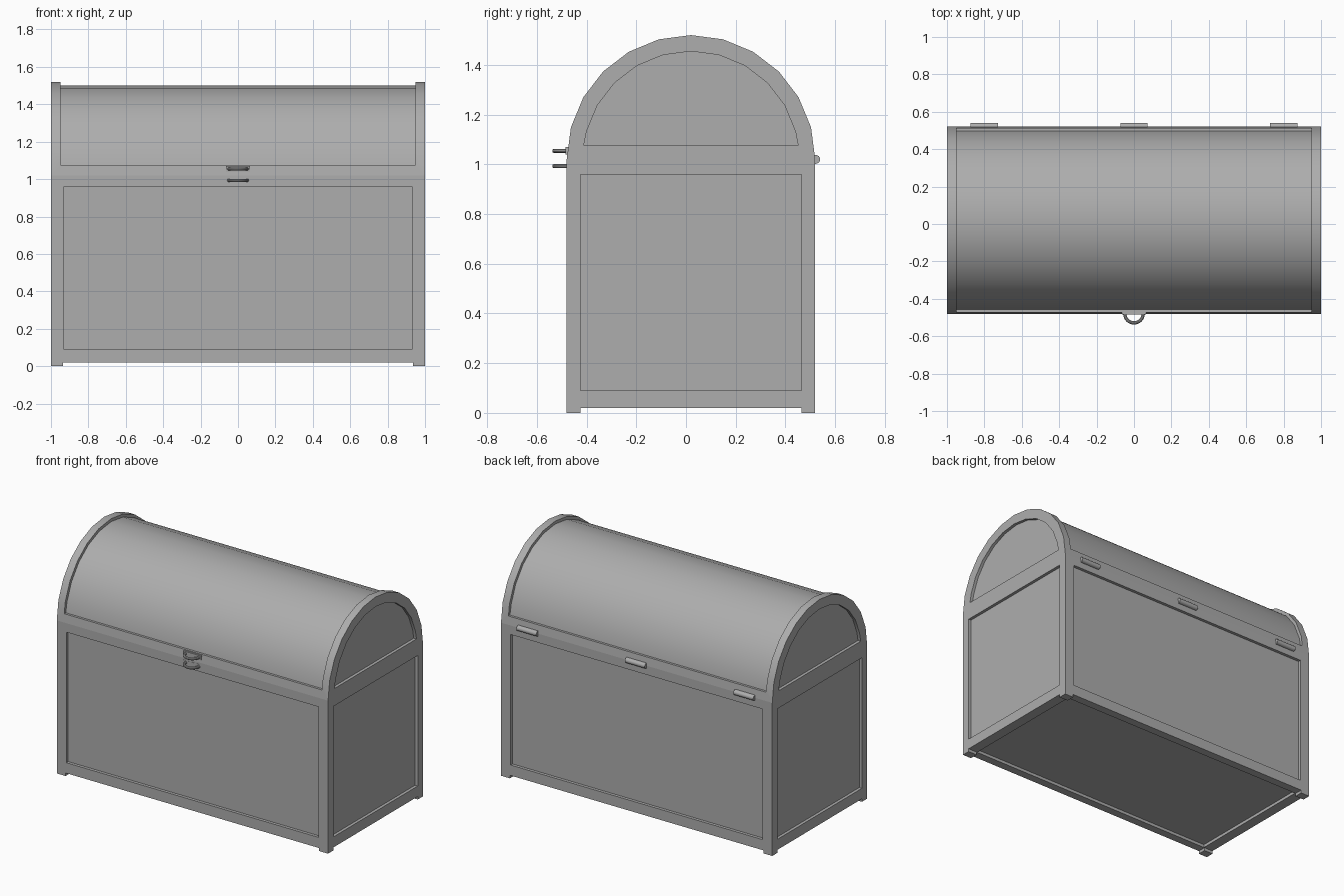
import bpy
import bmesh
from math import sin, cos, pi, radians, asin

if "Cube" in bpy.data.objects:
    bpy.data.objects.remove(bpy.data.objects["Cube"])

grey = bpy.data.materials.new("plain grey")
grey.use_nodes = True
grey.diffuse_color = (0.42, 0.42, 0.42, 1)
grey.node_tree.nodes["Principled BSDF"].inputs["Base Color"].default_value = (0.42, 0.42, 0.42, 1)

MID = 0.02       # y of the chest centre line
SEAM = 1.02      # height where the lid meets the body
RAIL = 1.075     # top of the lid's lower rail
DEPTH = 0.02     # panel recess
STEPS = 12


def finish(name, bm):
    bmesh.ops.recalc_face_normals(bm, faces=bm.faces)
    mesh = bpy.data.meshes.new(name)
    bm.to_mesh(mesh)
    bm.free()
    mesh.materials.append(grey)
    obj = bpy.data.objects.new(name, mesh)
    bpy.context.collection.objects.link(obj)
    return obj


def box(name, x0, x1, y0, y1, z0, z1):
    bm = bmesh.new()
    bmesh.ops.create_cube(bm, size=1)
    for v in bm.verts:
        v.co = (x1 if v.co.x > 0 else x0, y1 if v.co.y > 0 else y0, z1 if v.co.z > 0 else z0)
    return finish(name, bm)


def prism(name, profile, x0, x1):
    """Extrude a (y, z) outline along x."""
    bm = bmesh.new()
    face = bm.faces.new([bm.verts.new((x0, y, z)) for y, z in profile])
    grown = bmesh.ops.extrude_face_region(bm, geom=[face])["geom"]
    bmesh.ops.translate(bm, verts=[g for g in grown if isinstance(g, bmesh.types.BMVert)],
                        vec=(x1 - x0, 0, 0))
    return finish(name, bm)


def arc(radius, floor=SEAM):
    """Arch outline, from back to front, clipped flat at the floor height."""
    pts = [(MID + radius * cos(pi * i / STEPS), SEAM + radius * sin(pi * i / STEPS))
           for i in range(STEPS + 1)]
    if floor > SEAM:
        half = radius * cos(asin((floor - SEAM) / radius))
        pts = [(MID + half, floor)] + pts[1:-1] + [(MID - half, floor)]
    return pts


def smooth(obj):
    bpy.ops.object.select_all(action='DESELECT')
    obj.select_set(True)
    bpy.context.view_layer.objects.active = obj
    bpy.ops.object.shade_smooth_by_angle(angle=radians(30))


def carve(obj, cutters):
    bpy.ops.object.select_all(action='DESELECT')
    bpy.context.view_layer.objects.active = obj
    obj.select_set(True)
    for cutter in cutters:
        mod = obj.modifiers.new("recess", 'BOOLEAN')
        mod.operation = 'DIFFERENCE'
        mod.solver = 'EXACT'
        mod.object = cutter
        bpy.ops.object.modifier_apply(modifier=mod.name)
        bpy.data.objects.remove(cutter)


# Body with a recessed panel on each side and underneath
body = box("chest_body", -1, 1, MID - 0.5, MID + 0.5, 0.02, SEAM)
cuts = [box("bottom_cutter", -0.93, 0.93, MID - 0.445, MID + 0.445, -0.1, 0.02 + DEPTH)]
for s in (-1, 1):
    near, far = sorted((s * (0.5 - DEPTH), s * 0.7))
    cuts.append(box("wide_cutter", -0.93, 0.93, MID + near, MID + far, 0.09, 0.96))
    near, far = sorted((s * (1 - DEPTH), s * 1.2))
    cuts.append(box("end_cutter", near, far, MID - 0.445, MID + 0.445, 0.09, 0.96))
carve(body, cuts)

# Corner feet
for sx, side in ((-1, "right"), (1, "left")):
    for sy, end in ((-1, "front"), (1, "back")):
        x0, x1 = sorted((sx, sx * 0.935))
        y0, y1 = sorted((sy * 0.5, sy * 0.445))
        box(f"{end}_{side}_foot", x0, x1, MID + y0, MID + y1, 0, 0.02)

# Barrel lid with a sunken curved top and arched end panels
lid = prism("barrel_lid", arc(0.5), -1, 1)
shell = arc(0.7, RAIL) + arc(0.5 - DEPTH, RAIL)[::-1]
cuts = [prism("barrel_cutter", shell, -0.95, 0.95)]
for s in (-1, 1):
    near, far = sorted((s * (1 - DEPTH), s * 1.2))
    cuts.append(prism("arch_cutter", arc(0.435, RAIL), near, far))
carve(lid, cuts)
smooth(lid)

# Hinge barrels along the back
for x, place in ((-0.8, "right"), (0, "middle"), (0.8, "left")):
    ring = [(MID + 0.5 + 0.02 * cos(2 * pi * i / 16), SEAM + 0.018 * sin(2 * pi * i / 16))
            for i in range(16)]
    smooth(prism(f"{place}_hinge", ring, x - 0.073, x + 0.073))


def half_ring(name, z):
    """Half loop standing out from the front, with round section."""
    bm = bmesh.new()
    rows = []
    for i in range(17):
        a = pi + pi * i / 16
        row = []
        for j in range(10):
            b = 2 * pi * j / 10
            r = 0.049 + 0.009 * cos(b)
            row.append(bm.verts.new((r * cos(a), MID - 0.5 + r * sin(a), z + 0.009 * sin(b))))
        rows.append(row)
    for p, q in zip(rows, rows[1:]):
        for j in range(10):
            k = (j + 1) % 10
            bm.faces.new((p[j], p[k], q[k], q[j]))
    bm.faces.new(rows[0])
    bm.faces.new(rows[-1])
    smooth(finish(name, bm))


# Padlock loops and their backing plates
for z, part, lip in ((1.054, "lid", 0.004), (0.993, "body", 0.001)):
    half_ring(f"{part}_lock_loop", z)
    box(f"{part}_lock_plate", -0.065, 0.065, MID - 0.5 - lip, MID - 0.47, z - 0.015, z + 0.015)
